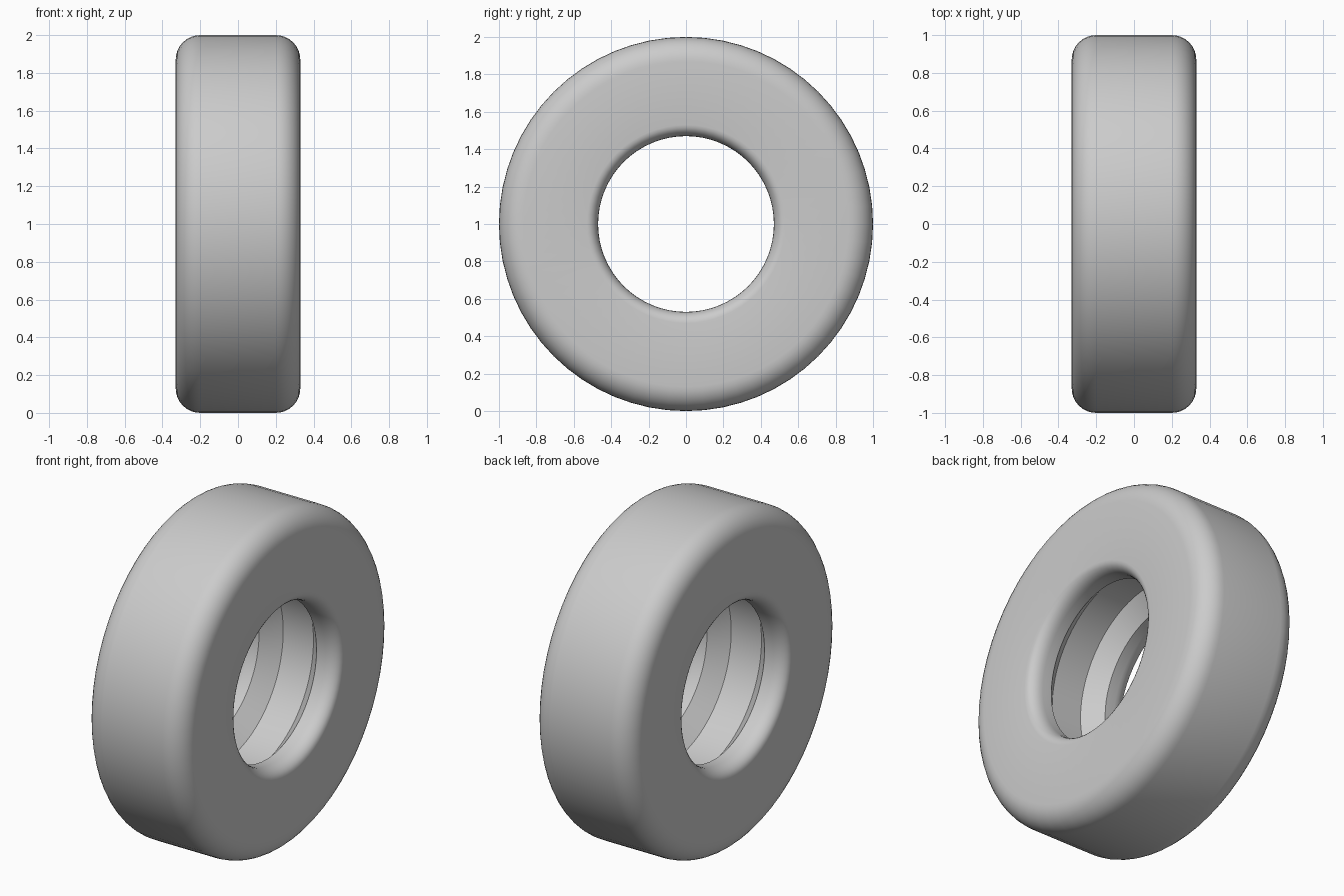
import bpy, bmesh, math
from mathutils import Vector, Matrix

if "Cube" in bpy.data.objects:
    bpy.data.objects.remove(bpy.data.objects["Cube"])

SEGMENTS = 64


def arc(cx, cr, ax, ar, start, end, steps=6):
    """Elliptical arc of (x, radius) points, angles in degrees."""
    pts = []
    for i in range(steps + 1):
        t = math.radians(start + (end - start) * i / steps)
        pts.append((cx + ax * math.cos(t), cr + ar * math.sin(t)))
    return pts


# Half cross-section on +x: tread corner, side wall, rounded lip, inner groove
half = arc(0.20, 0.87, 0.13, 0.13, 90, 0, 8)
half += arc(0.25, 0.53, 0.08, 0.06, 0, -90)
half += [(0.19, 0.47), (0.10, 0.57)]
# Mirror to the other side to close the loop
profile = half + [(-x, r) for x, r in reversed(half)]

# Revolve the section around the x axis
bm = bmesh.new()
rings = []
for s in range(SEGMENTS):
    rot = Matrix.Rotation(2 * math.pi * s / SEGMENTS, 3, 'X')
    rings.append([bm.verts.new(rot @ Vector((x, 0, r)) + Vector((0, 0, 1)))
                  for x, r in profile])
n = len(profile)
for s in range(SEGMENTS):
    a, b = rings[s], rings[(s + 1) % SEGMENTS]
    for i in range(n):
        j = (i + 1) % n
        bm.faces.new((a[i], a[j], b[j], b[i]))
bmesh.ops.recalc_face_normals(bm, faces=bm.faces)
mesh = bpy.data.meshes.new("tire")
bm.to_mesh(mesh)
bm.free()

tire = bpy.data.objects.new("tire", mesh)
bpy.context.collection.objects.link(tire)

# Single light grey colour
grey = bpy.data.materials.new("light_grey")
grey.diffuse_color = (0.6, 0.6, 0.6, 1)
grey.use_nodes = True
grey.node_tree.nodes["Principled BSDF"].inputs["Base Color"].default_value = grey.diffuse_color
mesh.materials.append(grey)

# Smooth rounded parts, keep the groove edges sharp
bpy.context.view_layer.objects.active = tire
tire.select_set(True)
bpy.ops.object.shade_smooth_by_angle(angle=math.radians(30))
